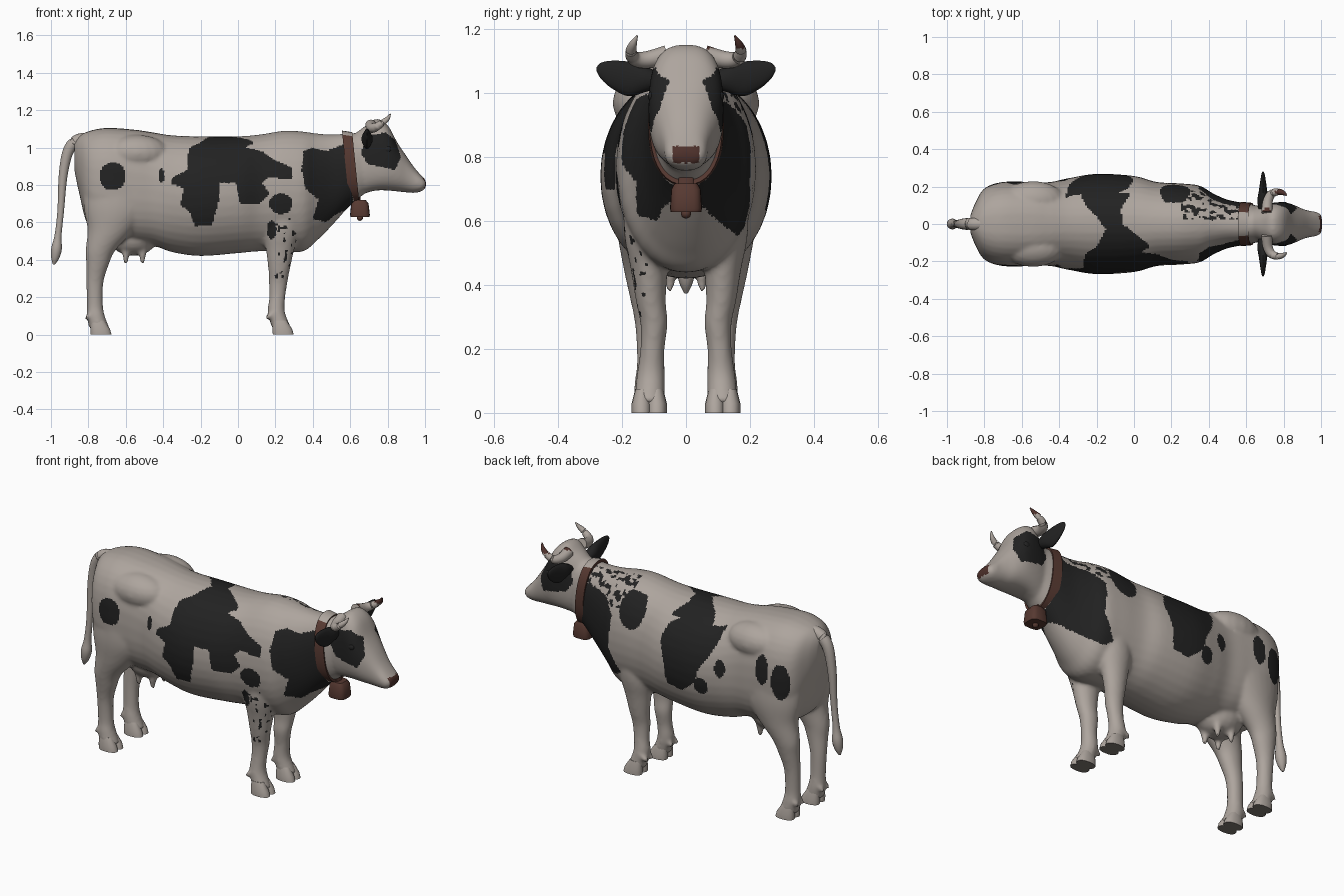
import bpy, bmesh, math
from mathutils import Vector, noise

X, Y, Z = Vector((1, 0, 0)), Vector((0, 1, 0)), Vector((0, 0, 1))


def material(name, rgb):
    m = bpy.data.materials.new(name)
    m.diffuse_color = (*rgb, 1)
    return m


WHITE = material("hide_white", (0.42, 0.375, 0.34))
BLACK = material("hide_black", (0.016, 0.016, 0.016))
BROWN = material("leather_brown", (0.095, 0.041, 0.031))
NOSE = material("nose_brown", (0.075, 0.03, 0.024))
SOLE = material("hoof_sole", (0.21, 0.185, 0.165))


def spline(rows, k=5):
    """Smoothly subdivide a list of equal-length tuples."""
    out = []
    for i in range(len(rows) - 1):
        a, b, c, d = (rows[min(max(j, 0), len(rows) - 1)] for j in range(i - 1, i + 3))
        for s in range(k):
            t = s / k
            out.append(tuple(0.5 * (2*q + (r-p)*t + (2*p-5*q+4*r-w)*t*t + (3*q-p-3*r+w)*t**3)
                             for p, q, r, w in zip(a, b, c, d)))
    return out + [rows[-1]]


def ring(c, u, v, a, b, e=2.0, n=28):
    pts = []
    for i in range(n):
        t = 2 * math.pi * i / n
        co, si = math.cos(t), math.sin(t)
        pts.append(Vector(c) + u * a * math.copysign(abs(co) ** (2/e), co)
                   + v * b * math.copysign(abs(si) ** (2/e), si))
    return pts


def along_x(rows):             # x, top, bottom, half width, squareness
    return [ring((x, 0, (t+b)/2), Y, Z, w, (t-b)/2, e, 36) for x, t, b, w, e in rows]


def along_z(rows, s=1, e=2.0, n=28):  # z, x, y, rx, ry
    return [ring((x, s*y, z), X, Y, rx, ry, e, n) for z, x, y, rx, ry in rows]


def tube(rows, n=14):          # x, y, z, radius
    P = [Vector(r[:3]) for r in rows]
    out = []
    for i, r in enumerate(rows):
        d = (P[min(i+1, len(P)-1)] - P[max(i-1, 0)]).normalized()
        u = d.cross(X if abs(d.x) < 0.8 else Y).normalized()
        out.append(ring(P[i], u, d.cross(u), r[3], r[3], 2, n))
    return out


def ball(c, rx, ry, rz, n=20):
    return [ring((c[0], c[1], c[2] - rz*math.cos(a)), X, Y, rx*math.sin(a), ry*math.sin(a), 2, n)
            for a in [math.pi * (i + 0.25) / 10.5 for i in range(11)]]


def paint(ob, rule):
    for p in ob.data.polygons:
        p.material_index = rule(p.center, p.normal)


def smooth(ob):
    bpy.ops.object.select_all(action='DESELECT')
    ob.select_set(True)
    bpy.context.view_layer.objects.active = ob
    bpy.ops.object.shade_smooth_by_angle(angle=math.radians(42))


def make(name, shells, mats, rule=None):
    bm = bmesh.new()
    for rings in shells:
        V = [[bm.verts.new(p) for p in r] for r in rings]
        n = len(V[0])
        for a, b in zip(V, V[1:]):
            for i in range(n):
                bm.faces.new((a[i], a[(i+1) % n], b[(i+1) % n], b[i]))
        bm.faces.new(V[0])
        bm.faces.new(V[-1])
    bmesh.ops.recalc_face_normals(bm, faces=bm.faces)
    me = bpy.data.meshes.new(name)
    bm.to_mesh(me)
    ob = bpy.data.objects.new(name, me)
    bpy.context.collection.objects.link(ob)
    for m in mats:
        me.materials.append(m)
    if rule:
        paint(ob, rule)
    smooth(ob)
    return ob


# Body: torso and neck, head, legs, hip bones and udder fused into one skin
torso = [(-.875, 1.03, .88, .045, 2), (-.85, 1.06, .76, .11, 2.2), (-.80, 1.087, .58, .19, 2.4),
         (-.70, 1.105, .52, .225, 2.5), (-.55, 1.095, .49, .225, 2.5), (-.45, 1.08, .475, .224, 2.35),
         (-.35, 1.065, .44, .245, 2.1), (-.2, 1.06, .42, .268, 2.05), (0, 1.06, .435, .257, 2.05),
         (.12, 1.07, .445, .225, 2.1), (.25, 1.09, .44, .217, 2.1), (.35, 1.085, .445, .205, 2.1),
         (.42, 1.075, .50, .165, 2.1), (.5, 1.07, .58, .13, 2.2), (.6, 1.075, .69, .11, 2.3),
         (.7, 1.08, .77, .09, 2.3)]
head = [(.62, 1.07, .73, .08, 2.2), (.68, 1.115, .755, .10, 2.4), (.74, 1.153, .77, .113, 2.8),
        (.80, 1.12, .77, .117, 2.6), (.85, 1.03, .765, .104, 2.4), (.90, .955, .76, .082, 2.3),
        (.94, .897, .757, .07, 2.3), (.98, .85, .765, .064, 2.3), (1.005, .825, .785, .045, 2.3)]
rear_leg = [(.85, -.64, .12, .19, .098), (.68, -.645, .13, .18, .098), (.56, -.68, .135, .125, .08),
            (.45, -.735, .135, .08, .06), (.38, -.75, .13, .062, .05), (.28, -.765, .12, .046, .04),
            (.16, -.765, .115, .043, .038), (.10, -.76, .115, .048, .046), (.03, -.74, .115, .055, .048)]
front_leg = [(.80, .27, .12, .10, .07), (.58, .235, .12, .10, .075), (.45, .225, .115, .075, .058),
             (.35, .22, .11, .058, .047), (.28, .215, .10, .05, .043), (.2, .21, .105, .043, .038),
             (.12, .205, .11, .046, .044), (.03, .235, .115, .052, .048)]
shells = [along_x(spline(torso)), along_x(spline(head)), ball((-.56, 0, .52), .13, .115, .1)]
for s in (-1, 1):
    shells += [along_z(spline(rear_leg), s), along_z(spline(front_leg), s)]
    shells += [ball((-.54, s*.125, .97), .17, .105, .098)]
    shells += [tube([(x, s*.05, .46, .026), (x, s*.05, .42, .018), (x, s*.052, .38, .012)])
               for x in (-.6, -.51)]
    # dewclaws
    shells += [tube([(x + .04, s*y, .115, .016), (x, s*y, .095, .014), (x - .012, s*y, .08, .008)])
               for x in (.16, -.805) for y in (.09, .14)]
body = make("body", shells, [WHITE, BLACK, NOSE])
r = body.modifiers.new("fuse", 'REMESH')
r.mode, r.voxel_size = 'VOXEL', 0.0095
sm = body.modifiers.new("soften", 'SMOOTH')
sm.factor, sm.iterations = 0.5, 8
bpy.context.view_layer.update()
fused = bpy.data.meshes.new_from_object(body.evaluated_get(bpy.context.evaluated_depsgraph_get()))
body.modifiers.clear()
body.data = fused
fused.materials.clear()
for m in (WHITE, BLACK, NOSE):
    fused.materials.append(m)

# Hide patches: outlines in side view (x, z) and top view (x, y), plus ovals (x, z, rx, rz)
RIGHT_SADDLE = [(-.26, 1.1), (.01, 1.1), (.04, 1.0), (.13, .98), (.2, .93), (.29, .89), (.29, .83), (.16, .84),
                (.13, .81), (.17, .75), (.12, .7), (.01, .7), (-.01, .81), (-.1, .81), (-.1, .72), (-.14, .58),
                (-.23, .58), (-.26, .66), (-.31, .69), (-.29, .78), (-.36, .81), (-.35, .84), (-.27, .88)]
RIGHT_NECK = [(.35, .98), (.4, 1.0), (.47, .98), (.57, 1.02), (.62, .69), (.52, .64), (.47, .6), (.4, .62),
              (.43, .72), (.36, .78), (.34, .88)]
LEFT_SADDLE = [(-.08, 1.1), (-.1, 1.0), (-.03, .96), (0, .88), (-.04, .75), (-.05, .64), (-.15, .62),
               (-.24, .70), (-.26, .78), (-.31, .85), (-.35, .93), (-.38, 1.1)]
LEFT_NECK = [(.34, .9), (.42, .97), (.6, 1.0), (.62, .69), (.5, .62), (.34, .55), (.29, .58), (.36, .72)]
TOP_SADDLE = [(-.40, .23), (-.35, .28), (-.1, .28), (0, .22), (-.02, .16), (-.07, .08), (-.06, 0), (0, -.05),
              (.07, -.1), (.1, -.16), (.22, -.2), (.2, -.26), (0, -.28), (-.35, -.25), (-.3, -.19),
              (-.2, -.12), (-.15, -.03), (-.2, .04), (-.26, .1), (-.29, .17)]
FACE = [(.72, 1.07), (.79, 1.08), (.84, 1.04), (.87, .95), (.84, .88), (.70, .91), (.66, .96), (.67, 1.03)]
RIGHT_SPOTS = [(-.67, .845, .07, .075), (-.41, .85, .016, .038), (.23, .70, .062, .055), (.18, .56, .025, .05)]
LEFT_SPOTS = [(.22, .96, .08, .10), (-.27, .68, .04, .05), (-.38, .80, .03, .05), (-.64, .86, .04, .085),
              (-.75, .81, .05, .1)]


def inside(poly, x, y):
    hit = False
    for (x1, y1), (x2, y2) in zip(poly, poly[1:] + poly[:1]):
        if (y1 > y) != (y2 > y) and x < (x2 - x1) * (y - y1) / (y2 - y1) + x1:
            hit = not hit
    return hit


def hide(c, n):
    x, y, z = c
    if x > .965 and .782 < z < .835 and abs(y) < .04 and n.x > .3:
        return 2
    if x > .645:
        return int(abs(y) > .055 and inside(FACE, x, z))
    if .25 < x < .57 and y > .02 and z > .93 and noise.noise(c * 38) > .16:
        return 1                                   # mottled neck
    if .2 < x < .31 and y < -.12 and .3 < z < .62 and noise.noise(c * 45) > .32:
        return 1                                   # flecked foreleg
    if n.z > .75 and z > .9:
        return int(inside(TOP_SADDLE, x, y))
    polys, spots = ((RIGHT_SADDLE, RIGHT_NECK), RIGHT_SPOTS) if y < 0 else ((LEFT_SADDLE, LEFT_NECK), LEFT_SPOTS)
    return int(any(inside(p, x, z) for p in polys)
               or any(((x-a)/p)**2 + ((z-b)/q)**2 < 1 for a, b, p, q in spots))


paint(body, hide)
smooth(body)

# Hooves: two claws on each foot, dark underneath
for name, fx in (("front_hooves", .242), ("rear_hooves", -.732)):
    claws = [along_z([(0, fx, .115 + d, .056, .031), (.03, fx - .005, .115 + d, .052, .031),
                      (.075, fx - .018, .115 + d*.9, .036, .022)], s, 2.3, 16)
             for s in (-1, 1) for d in (-.024, .024)]
    make(name, claws, [WHITE, SOLE], lambda c, n: int(n.z < -.9))

# Tail with tuft
make("tail", [tube(spline([(-.80, 0, 1.045, .035), (-.86, 0, 1.035, .034), (-.908, 0, .98, .03),
                           (-.935, 0, .85, .024), (-.948, 0, .66, .018), (-.962, 0, .53, .019),
                           (-.97, 0, .46, .029), (-.978, 0, .41, .022), (-.985, 0, .375, .006)]))], [WHITE])

# Horns, one with a brown tip
horn = [(.71, .06, 1.12, .03), (.715, .12, 1.105, .027), (.735, .16, 1.108, .023), (.77, .172, 1.13, .018),
        (.80, .165, 1.155, .012), (.815, .153, 1.18, .003)]
make("horns", [tube(spline([(x, s*y, z, q) for x, y, z, q in horn])) for s in (-1, 1)],
     [WHITE, NOSE], lambda c, n: int(c.z > 1.14 and c.y > 0))

# Ears
ear = [(.08, 1.04, .02, .025), (.13, 1.045, .042, .03), (.18, 1.045, .054, .022), (.23, 1.058, .044, .015),
       (.265, 1.07, .026, .009), (.28, 1.075, .006, .003)]
make("ears", [[ring((.69, s*y, z), X, Z, rx, rz, 2, 16) for y, z, rz, rx in spline(ear)] for s in (-1, 1)], [BLACK])

# Eyes
make("eyes", [ball((.80, s*.105, .99), .02, .014, .018) for s in (-1, 1)], [BLACK])

# Collar: leaning band around the neck
band = [ring((.603 + dx, 0, .898), Y, Z, .115*k, .187*k, 2.3, 36)
        for dx, k in ((-.028, .93), (-.028, 1.03), (.026, .985), (.024, .92))]
for loop in band:
    for p in loop:
        p.x += (.898 - p.z) * .1
make("collar", [band], [BROWN, WHITE], lambda c, n: int(n.z > .8 and c.z > 1.05))

# Bell with hanger and clapper
make("bell", [along_z([(.628, .652, 0, .05, .048), (.64, .652, 0, .053, .05), (.70, .652, 0, .046, .046),
                       (.718, .652, 0, .032, .036)], 1, 3.5, 20),
              along_z([(.70, .64, 0, .018, .025), (.745, .635, 0, .018, .025)], 1, 4, 12),
              ball((.652, 0, .624), .016, .016, .016)], [BROWN])
